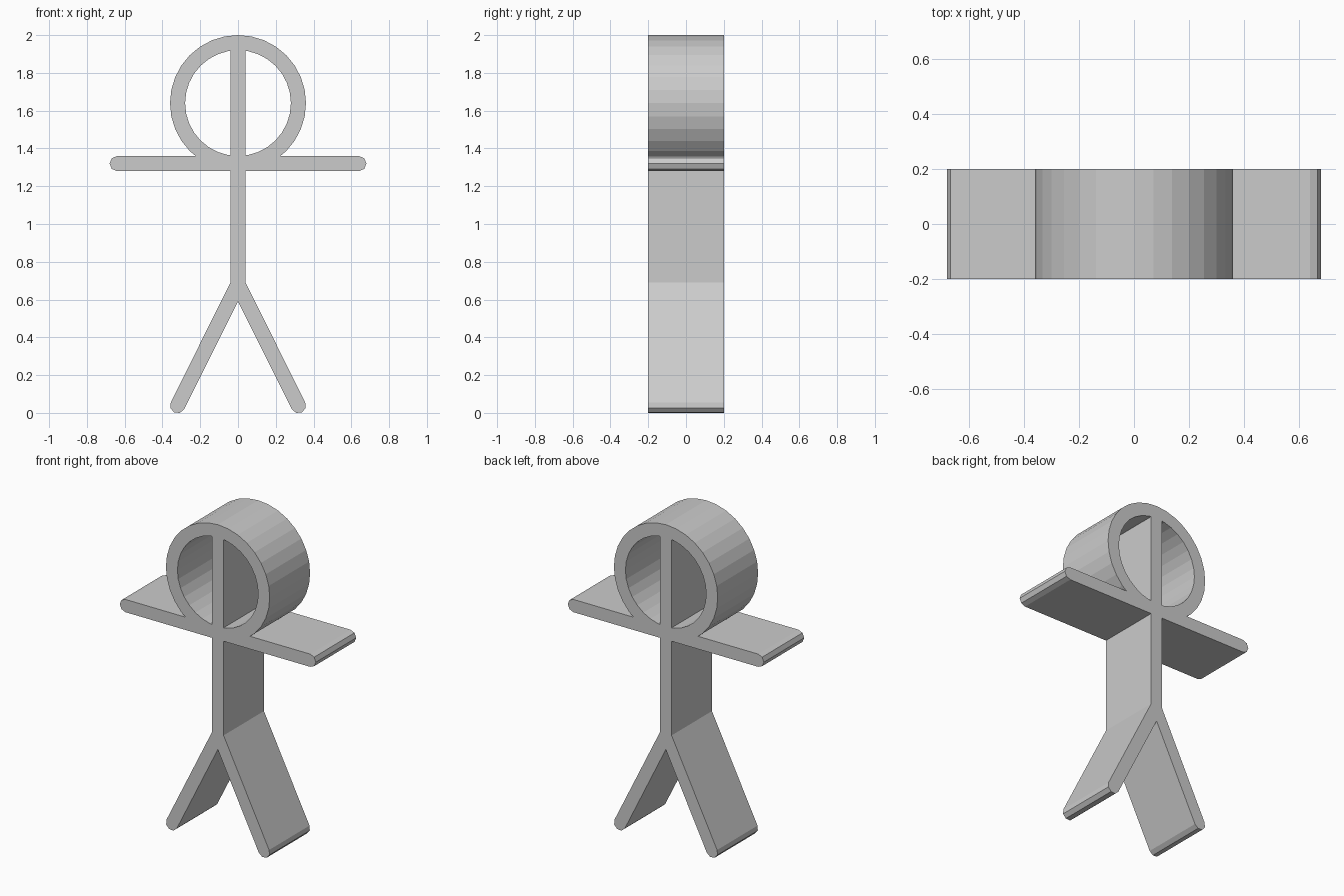
import bpy, bmesh
from math import pi, sin, cos, atan2
from mathutils import Vector

cube = bpy.data.objects.get("Cube")
if cube:
    bpy.data.objects.remove(cube, do_unlink=True)

DEPTH = 0.4
R = 0.04          # half thickness of every limb
HEAD_Z, HEAD_R = 1.64, 0.36

grey = bpy.data.materials.new("light_grey")
grey.use_nodes = True
grey.diffuse_color = (0.6, 0.6, 0.6, 1)
grey.node_tree.nodes["Principled BSDF"].inputs["Base Color"].default_value = (0.6, 0.6, 0.6, 1)


def finish(name, bm):
    bmesh.ops.recalc_face_normals(bm, faces=bm.faces)
    mesh = bpy.data.meshes.new(name)
    bm.to_mesh(mesh)
    bm.free()
    mesh.materials.append(grey)
    obj = bpy.data.objects.new(name, mesh)
    bpy.context.collection.objects.link(obj)
    return obj


def extrude_depth(bm, faces):
    new = bmesh.ops.extrude_face_region(bm, geom=faces)["geom"]
    verts = [v for v in new if isinstance(v, bmesh.types.BMVert)]
    bmesh.ops.translate(bm, verts=verts, vec=(0, DEPTH, 0))


def bar(name, start, end):
    """Round-ended bar between two (x, z) points, extruded in depth."""
    a, b = Vector(start), Vector(end)
    heading = atan2(b.y - a.y, b.x - a.x)
    bm = bmesh.new()
    outline = []
    for centre, turn in ((b, heading - pi / 2), (a, heading + pi / 2)):
        for i in range(5):
            t = turn + i * pi / 4
            outline.append(bm.verts.new((centre.x + R * cos(t), -DEPTH / 2, centre.y + R * sin(t))))
    extrude_depth(bm, [bm.faces.new(outline)])
    return finish(name, bm)


def ring(name, outer, inner, sides=32):
    bm = bmesh.new()
    loops = [[bm.verts.new((r * cos(2 * pi * i / sides), -DEPTH / 2, HEAD_Z + r * sin(2 * pi * i / sides)))
              for i in range(sides)] for r in (outer, inner)]
    faces = []
    for i in range(sides):
        j = (i + 1) % sides
        faces.append(bm.faces.new((loops[0][i], loops[0][j], loops[1][j], loops[1][i])))
    extrude_depth(bm, faces)
    return finish(name, bm)


# Spine, running up through the head ring
figure = bar("stick_figure", (0, 0.68), (0, 1.92))

# Head, arms and legs
parts = [
    ring("head_ring", HEAD_R, HEAD_R - 2 * R),
    bar("arms", (-0.64, 1.32), (0.64, 1.32)),
    bar("left_leg", (0, 0.68), (0.32, 0.038)),
    bar("right_leg", (0, 0.68), (-0.32, 0.038)),
]

# Fuse everything into one solid
for part in parts:
    mod = figure.modifiers.new("join_" + part.name, 'BOOLEAN')
    mod.operation = 'UNION'
    mod.solver = 'EXACT'
    mod.object = part
bpy.context.view_layer.update()
depsgraph = bpy.context.evaluated_depsgraph_get()
fused = bpy.data.meshes.new_from_object(figure.evaluated_get(depsgraph))
figure.modifiers.clear()
figure.data = fused
for part in parts:
    bpy.data.objects.remove(part, do_unlink=True)
